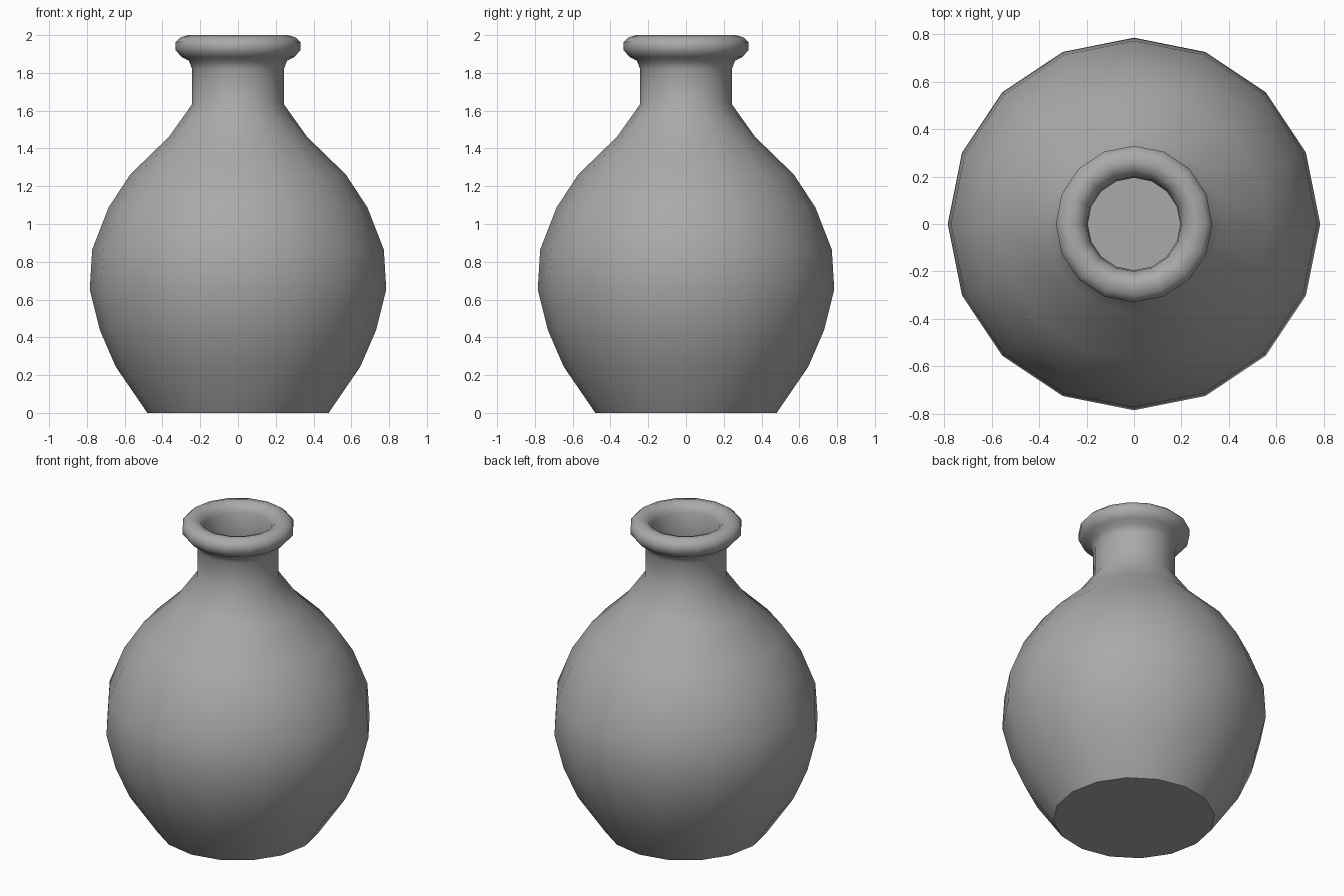
import bpy, bmesh
from math import cos, sin, pi

cube = bpy.data.objects.get("Cube")
if cube:
    bpy.data.objects.remove(cube, do_unlink=True)

SIDES = 16

# Grey clay
clay = bpy.data.materials.new("grey_clay")
clay.use_nodes = True
colour = (0.4, 0.4, 0.4, 1)
clay.diffuse_color = colour
clay.node_tree.nodes["Principled BSDF"].inputs["Base Color"].default_value = colour

# Profile (radius, height): outer wall, rolled lip, then inner wall down to the floor
outer = [(.48, 0), (.647, .244), (.73, .435), (.785, .653), (.772, .865),
         (.685, 1.088), (.57, 1.263), (.367, 1.46), (.243, 1.634), (.243, 1.82)]
lip = [(.26, 1.865), (.3, 1.885), (.33, 1.92), (.33, 1.963), (.305, 1.988),
       (.265, 2.0), (.225, 1.985), (.2, 1.94)]
inner = [(r - .048, max(z, .05)) for r, z in reversed(outer)]
profile = outer + lip + inner


def lathe(name, points):
    bm = bmesh.new()
    rings = [[bm.verts.new((r * cos(2 * pi * i / SIDES), r * sin(2 * pi * i / SIDES), z))
              for i in range(SIDES)] for r, z in points]
    for low, high in zip(rings, rings[1:]):
        for i in range(SIDES):
            j = (i + 1) % SIDES
            bm.faces.new((low[i], low[j], high[j], high[i])).smooth = True
    # Flat underside and inside floor with crisp borders
    for ring in (rings[0][::-1], rings[-1]):
        cap = bm.faces.new(ring)
        for edge in cap.edges:
            edge.smooth = False
    bmesh.ops.recalc_face_normals(bm, faces=bm.faces)
    mesh = bpy.data.meshes.new(name)
    bm.to_mesh(mesh)
    bm.free()
    mesh.materials.append(clay)
    obj = bpy.data.objects.new(name, mesh)
    bpy.context.collection.objects.link(obj)
    return obj


lathe("vase", profile)
